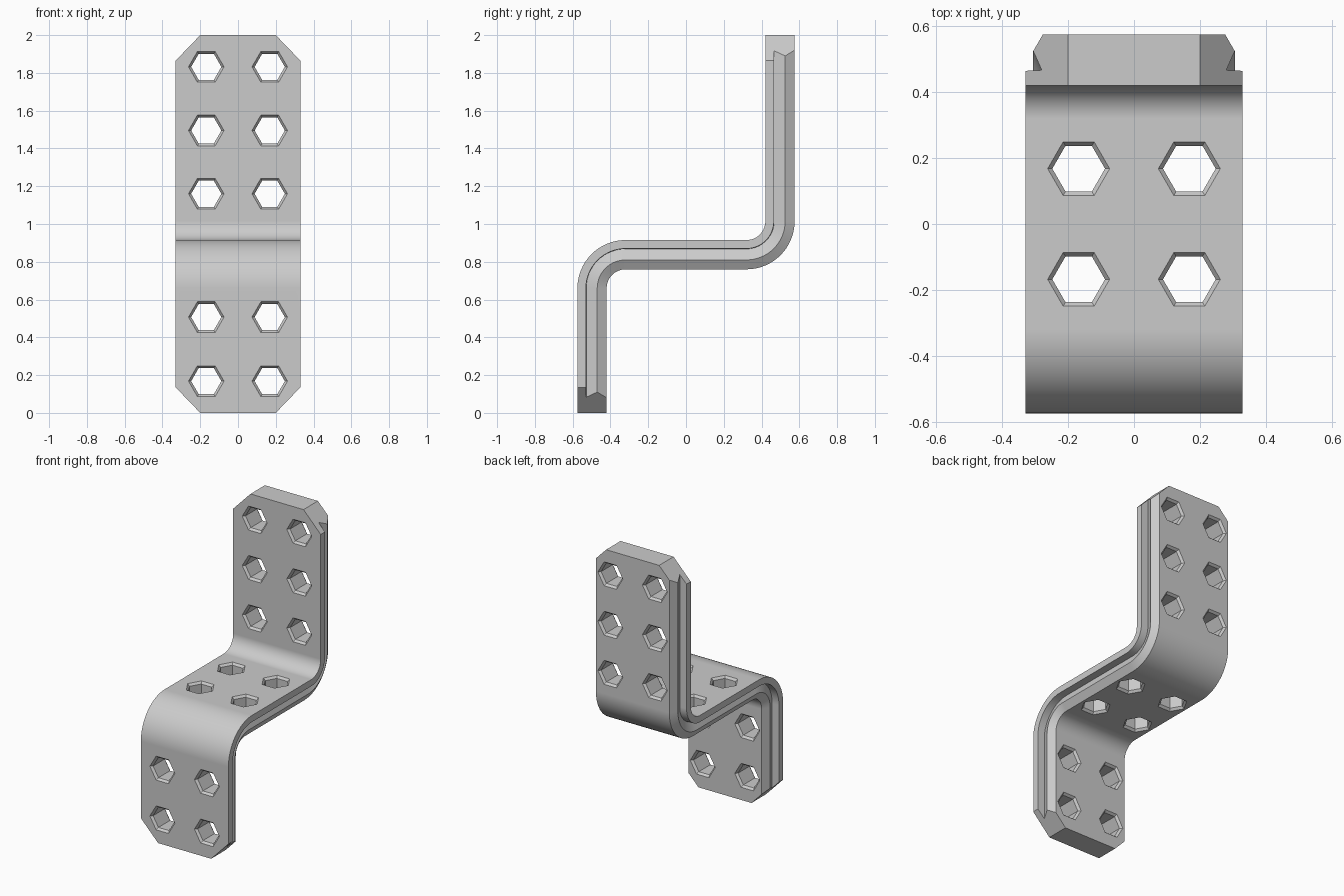
import bpy, bmesh, math
from mathutils import Vector

default = bpy.data.objects.get("Cube")
if default:
    bpy.data.objects.remove(default, do_unlink=True)

THICK, INNER_R, OUTER_R = 0.155, 0.1, 0.255
HALF_W, BEND_STEPS = 0.33, 16

steel = bpy.data.materials.new("plain grey")
steel.use_nodes = True
grey = (0.6, 0.6, 0.6, 1)
steel.diffuse_color = grey
steel.node_tree.nodes["Principled BSDF"].inputs["Base Color"].default_value = grey


def make_object(name, bm):
    bmesh.ops.recalc_face_normals(bm, faces=bm.faces[:])
    mesh = bpy.data.meshes.new(name)
    bm.to_mesh(mesh)
    bm.free()
    mesh.materials.append(steel)
    obj = bpy.data.objects.new(name, mesh)
    bpy.context.collection.objects.link(obj)
    return obj


# Cross-section as (half width, depth behind the front face), with side grooves
half = [(HALF_W, 0), (HALF_W, 0.045), (0.28, 0.047), (0.306, 0.105), (0.277, THICK)]
section = half + [(-x, d) for x, d in reversed(half)]


# Path stations: each maps a depth to a (y, z) position
def bend(cy, cz, start, end, radius, sign):
    stations = []
    for i in range(BEND_STEPS + 1):
        a = math.radians(start + (end - start) * i / BEND_STEPS)
        stations.append(lambda d, a=a: (cy + math.cos(a) * (radius + sign * d),
                                        cz + math.sin(a) * (radius + sign * d)))
    return stations


path = [lambda d: (-0.575 + d, 0)]
path += bend(-0.32, 0.66, 180, 90, OUTER_R, -1)
path += bend(0.32, 1.015, 270, 360, INNER_R, 1)
path += [lambda d: (0.42 + d, 2)]

# Bent plate swept along the path
bm = bmesh.new()
rings = [[bm.verts.new((x, *at(d))) for x, d in section] for at in path]
n = len(section)
for r0, r1 in zip(rings, rings[1:]):
    for i in range(n):
        j = (i + 1) % n
        bm.faces.new((r0[i], r0[j], r1[j], r1[i]))
bm.faces.new(rings[0])
bm.faces.new(rings[-1])

# Clipped corners at both ends
for sx in (-1, 1):
    for end_z, sz in ((0, -1), (2, 1)):
        bmesh.ops.bisect_plane(bm, geom=bm.verts[:] + bm.edges[:] + bm.faces[:],
                               plane_co=(sx * 0.2, 0, end_z),
                               plane_no=Vector((sx * 0.135, 0, sz * 0.13)).normalized(),
                               clear_outer=True)
        bmesh.ops.holes_fill(bm, edges=[e for e in bm.edges if e.is_boundary])
plate = make_object("bent_plate", bm)

# Hexagonal hole cutters, flared at both mouths
bm = bmesh.new()


def hex_cutter(x, y, z, upright):
    h = THICK / 2
    loops = []
    for t, r in ((-h - 0.002, 0.096), (-h + 0.015, 0.08), (h - 0.015, 0.08), (h + 0.002, 0.096)):
        loop = []
        for k in range(6):
            u, v = r * math.cos(k * math.pi / 3), r * math.sin(k * math.pi / 3)
            offset = (u, t, v) if upright else (u, v, t)
            loop.append(bm.verts.new(Vector((x, y, z)) + Vector(offset)))
        loops.append(loop)
    for a, b in zip(loops, loops[1:]):
        for k in range(6):
            m = (k + 1) % 6
            bm.faces.new((a[k], a[m], b[m], b[k]))
    bm.faces.new(loops[0])
    bm.faces.new(loops[-1])


for x in (-0.168, 0.168):
    for z in (0.168, 0.507):
        hex_cutter(x, -0.4975, z, True)
    for z in (1.16, 1.495, 1.832):
        hex_cutter(x, 0.4975, z, True)
    for y in (-0.168, 0.168):
        hex_cutter(x, y, 0.8375, False)
cutter = make_object("hole_cutters", bm)
cutter.hide_render = True

# Cut the holes and drop the cutter
cut = plate.modifiers.new("holes", 'BOOLEAN')
cut.operation, cut.solver, cut.object = 'DIFFERENCE', 'EXACT', cutter
bpy.ops.object.select_all(action='DESELECT')
plate.select_set(True)
bpy.context.view_layer.objects.active = plate
bpy.ops.object.modifier_apply(modifier=cut.name)
bpy.data.objects.remove(cutter, do_unlink=True)

# Smooth bends, crisp edges
bpy.ops.object.shade_smooth_by_angle(angle=math.radians(25))
weighted = plate.modifiers.new("flat_faces", 'WEIGHTED_NORMAL')
weighted.keep_sharp = True
